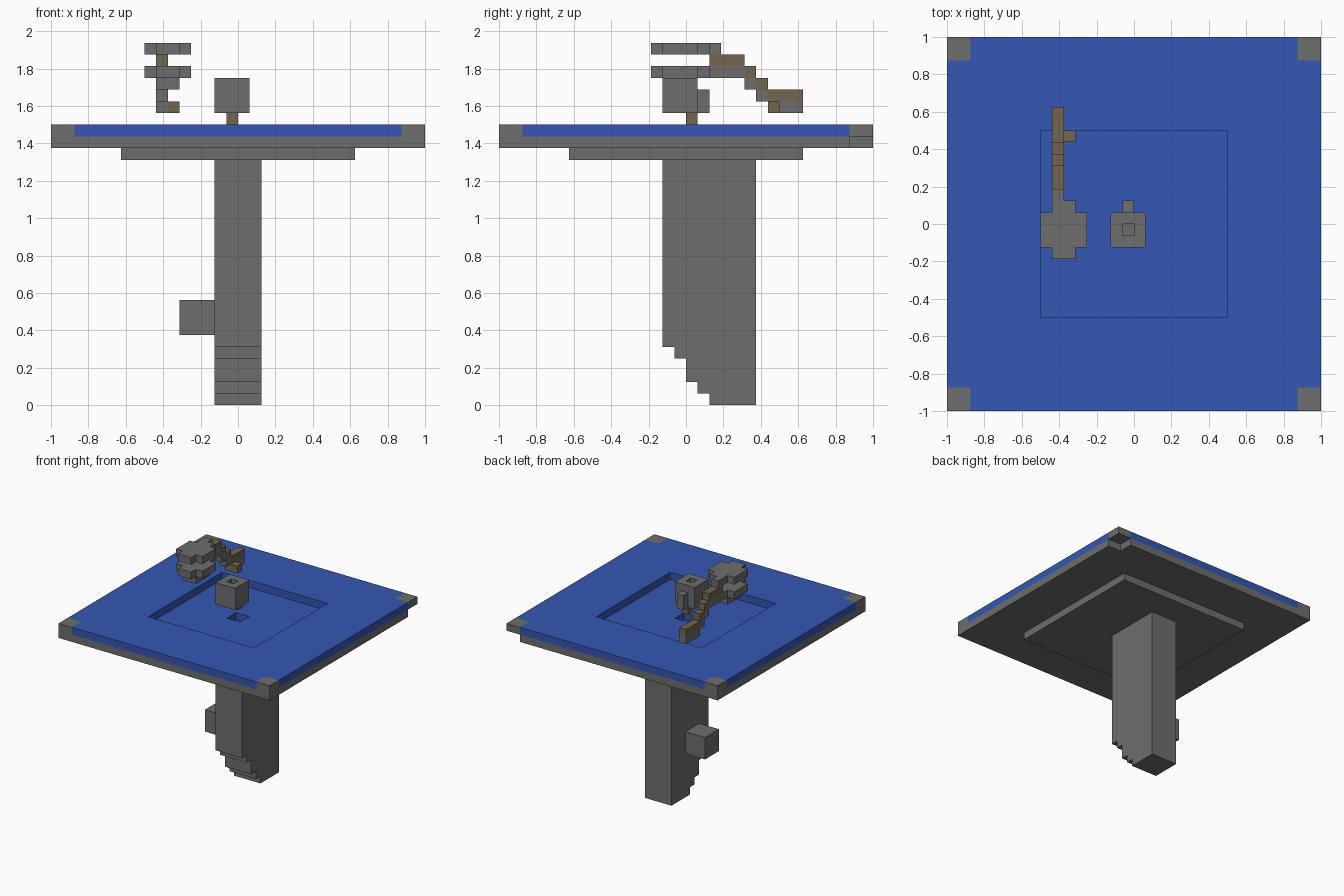
import bpy, bmesh
from mathutils import Vector

if "Cube" in bpy.data.objects:
    bpy.data.objects.remove(bpy.data.objects["Cube"], do_unlink=True)

U = 1 / 16  # size of one block


def material(name, rgb):
    m = bpy.data.materials.new(name)
    m.use_nodes = True
    m.diffuse_color = (*rgb, 1)
    m.node_tree.nodes["Principled BSDF"].inputs["Base Color"].default_value = (*rgb, 1)
    return m


MATS = [material("stone_grey", (0.155, 0.155, 0.155)),
        material("water_blue", (0.035, 0.095, 0.45)),
        material("wood_brown", (0.175, 0.13, 0.08))]
GREY, BLUE, BROWN, CUT = 0, 1, 2, None


def blocks(name, *boxes):
    """Fill or carve boxes (x, y, z ranges in blocks) and keep the outer skin."""
    cells = {}
    for (x0, x1), (y0, y1), (z0, z1), colour in boxes:
        for x in range(x0, x1):
            for y in range(y0, y1):
                for z in range(z0, z1):
                    cells[x, y, z] = colour
    cells = {k: c for k, c in cells.items() if c is not CUT}
    bm = bmesh.new()
    for cell, colour in cells.items():
        mid = Vector(cell) + Vector((0.5, 0.5, 0.5))
        for axis in range(3):
            for sign in (-1, 1):
                n = Vector((0, 0, 0))
                n[axis] = sign
                if tuple(int(a + b) for a, b in zip(cell, n)) in cells:
                    continue
                u = Vector((0, 0, 0))
                u[(axis + 1) % 3] = 1
                v = n.cross(u)
                corners = (-u - v, u - v, u + v, v - u)
                face = bm.faces.new([bm.verts.new((mid + (n + c) / 2) * U) for c in corners])
                face.material_index = colour
    bmesh.ops.remove_doubles(bm, verts=bm.verts, dist=0.001)
    bmesh.ops.dissolve_limit(bm, angle_limit=0.01, verts=bm.verts, edges=bm.edges,
                             delimit={'MATERIAL'})
    me = bpy.data.meshes.new(name)
    bm.to_mesh(me)
    bm.free()
    for m in MATS:
        me.materials.append(m)
    ob = bpy.data.objects.new(name, me)
    bpy.context.collection.objects.link(ob)
    return ob


# Column with a stepped foot
foot = [(0, 1, 2), (1, 2, 1), (2, 4, 0), (4, 5, -1), (5, 21, -2)]
blocks("column", *[((-2, 2), (y, 6), (z0, z1), GREY) for z0, z1, y in foot])
blocks("column_side_block", ((-5, -2), (0, 3), (6, 9), GREY))
blocks("under_slab", ((-10, 10), (-10, 10), (21, 22), GREY))

# Square top: water over stone, grey corners, sunken pool and one chipped corner
ends = [(-16, -14), (14, 16)]
blocks("basin_top",
       ((-16, 16), (-16, 16), (22, 23), GREY),
       ((-16, 16), (-16, 16), (23, 24), BLUE),
       *[(ex, ey, (23, 24), GREY) for ex in ends for ey in ends],
       ((-9, 9), (-9, 9), (22, 23), BLUE),
       ((-8, 8), (-8, 8), (23, 24), CUT),
       ((-1, 1), (-1, 1), (22, 23), CUT),
       ((14, 16), (14, 16), (22, 23), CUT))
bpy.ops.mesh.primitive_plane_add(size=2 * U, location=(0, 0, 22 * U + 0.003))
pit = bpy.context.object
pit.name = "pit_floor"
pit.data.materials.append(MATS[BLUE])

# Hollow box on a short wooden peg, with a handle behind
blocks("hollow_box",
       ((-2, 1), (-2, 1), (25, 28), GREY),
       ((-1, 0), (1, 2), (25, 27), GREY),
       ((-1, 0), (-1, 0), (26, 28), CUT))
blocks("box_peg", ((-1, 0), (0, 1), (24, 25), BROWN))

# Two rounded plates and the small base under them
for name, z in (("lower_plate", 28), ("upper_plate", 30)):
    blocks(name,
           ((-8, -4), (-2, 1), (z, z + 1), GREY),
           ((-7, -5), (-3, 2), (z, z + 1), GREY))
blocks("plate_base", ((-7, -5), (-2, 1), (27, 28), GREY))

# Stepped handle, wood above stone
arm = (-7, -6)
blocks("curved_handle",
       (arm, (2, 3), (30, 31), GREY),
       (arm, (2, 5), (29, 30), BROWN),
       (arm, (2, 5), (28, 29), GREY),
       (arm, (5, 6), (28, 29), BROWN),
       (arm, (5, 6), (27, 28), GREY),
       (arm, (6, 7), (27, 28), BROWN),
       (arm, (6, 7), (26, 27), GREY),
       (arm, (7, 10), (26, 27), BROWN),
       (arm, (7, 10), (25, 26), GREY),
       ((-6, -5), (7, 8), (25, 26), BROWN))
